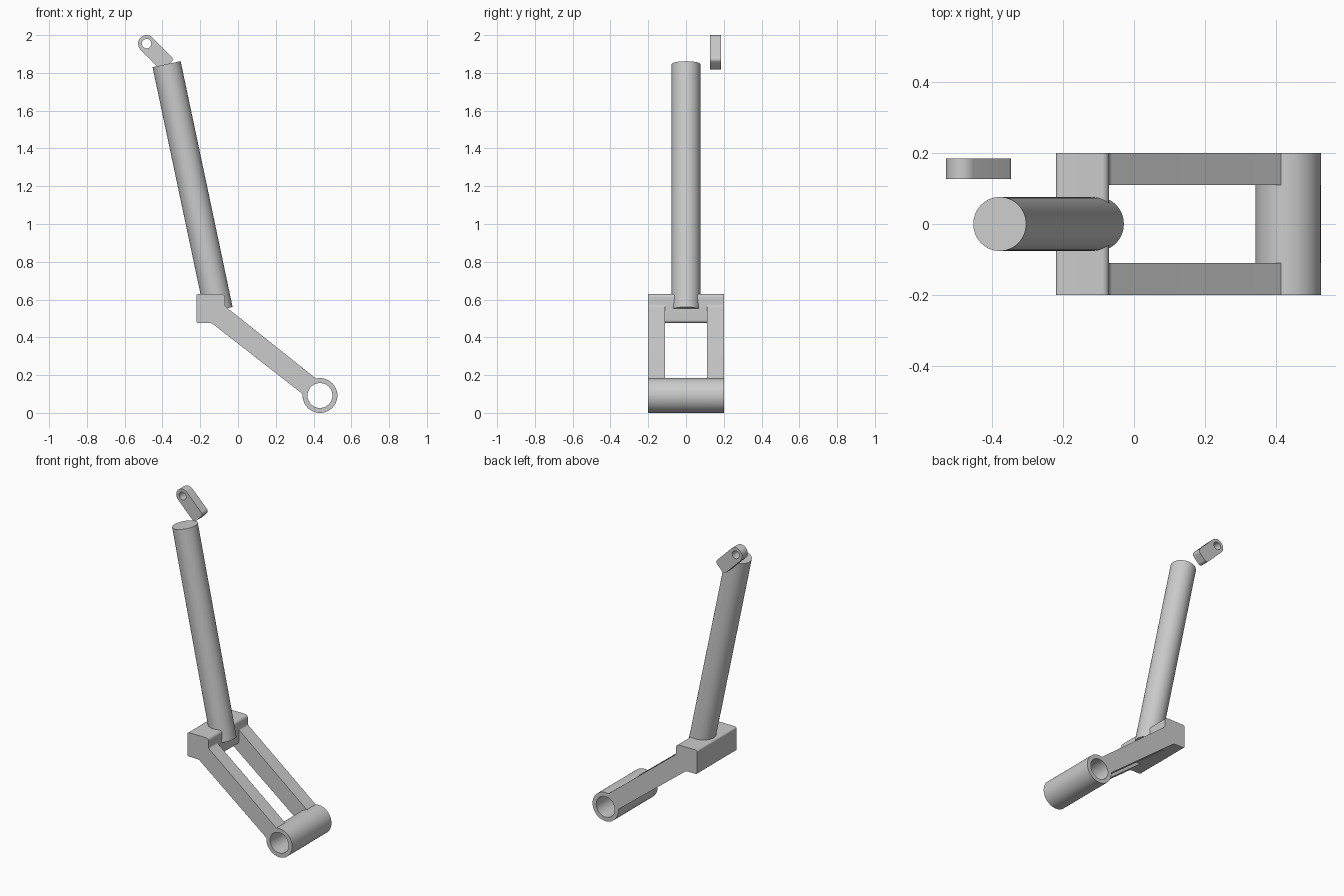
import bpy, bmesh
from math import pi, cos, sin, atan2, radians
from mathutils import Vector

cube = bpy.data.objects.get("Cube")
if cube:
    bpy.data.objects.remove(cube, do_unlink=True)

grey = bpy.data.materials.new("plain grey")
grey.use_nodes = True
COLOUR = (0.6, 0.6, 0.6, 1)
grey.diffuse_color = COLOUR
grey.node_tree.nodes["Principled BSDF"].inputs["Base Color"].default_value = COLOUR


def arc(centre, radius, start, end, steps=48):
    return [centre + radius * Vector((cos(a), sin(a)))
            for a in (start + (end - start) * i / steps for i in range(steps + 1))]


def circle(centre, radius):
    return arc(centre, radius, 0, 2 * pi)[:-1]


def rounded(prev, corner, nxt, radius, steps=8):
    """Points of a fillet that replaces one corner."""
    prev, corner, nxt = Vector(prev), Vector(corner), Vector(nxt)
    u, v = (prev - corner).normalized(), (nxt - corner).normalized()
    half = u.angle(v) / 2
    centre = corner + (u + v).normalized() * radius / sin(half)
    reach = radius * cos(half) / sin(half)
    start = (corner + u * reach - centre).normalized()
    end = (corner + v * reach - centre).normalized()
    blend = [start.lerp(end, i / steps).normalized() for i in range(steps + 1)]
    return [centre + radius * d for d in blend]


def finish(obj):
    bpy.ops.object.select_all(action='DESELECT')
    obj.select_set(True)
    bpy.context.view_layer.objects.active = obj
    if obj.type == 'CURVE':
        bpy.ops.object.convert(target='MESH')
        obj = bpy.context.object
    bm = bmesh.new()
    bm.from_mesh(obj.data)
    bmesh.ops.remove_doubles(bm, verts=bm.verts, dist=0.0001)
    bmesh.ops.recalc_face_normals(bm, faces=bm.faces)
    bm.to_mesh(obj.data)
    bm.free()
    obj.data.materials.clear()
    obj.data.materials.append(grey)
    bpy.ops.object.shade_smooth_by_angle(angle=radians(35))


def plate(name, loops, y0, y1):
    """Side outline, with holes, extruded from y0 to y1."""
    curve = bpy.data.curves.new(name, 'CURVE')
    curve.dimensions = '2D'
    curve.fill_mode = 'BOTH'
    curve.extrude = (y1 - y0) / 2
    for loop in loops:
        spline = curve.splines.new('POLY')
        spline.points.add(len(loop) - 1)
        for point, p in zip(spline.points, loop):
            point.co = (p[0], p[1], 0, 1)
        spline.use_cyclic_u = True
    obj = bpy.data.objects.new(name, curve)
    bpy.context.collection.objects.link(obj)
    obj.rotation_euler.x = pi / 2
    obj.location.y = (y0 + y1) / 2
    finish(obj)


# Shared side profile of the bracket: block, sloping arm, pivot eye
eye, eye_r = Vector((0.434, 0.092)), 0.092
bore = circle(eye, 0.066)
LEFT, RIGHT, LOW, TOP = -0.22, -0.07, 0.476, 0.63
inner, outer = 0.11, 0.2
low_left, low_bend = (LEFT, LOW), (-0.14, LOW)
low_right, top_right, top_left = (RIGHT, LOW), (RIGHT, TOP), (LEFT, TOP)
step = (RIGHT, 0.566)
arm_low, arm_top = Vector((0.343, 0.1)), Vector((0.413, 0.182))
low_angle = atan2(*(arm_low - eye).yx) - 2 * pi
top_angle = atan2(*(arm_top - eye).yx)

block_top = (rounded(step, top_right, top_left, 0.02)
             + rounded(top_right, top_left, low_left, 0.012)
             + rounded(top_left, low_left, low_bend, 0.01))
cheek = (block_top + rounded(low_left, low_bend, arm_low, 0.04)
         + arc(eye, eye_r, low_angle, top_angle)
         + rounded(arm_top, step, top_right, 0.02))
plate("front_arm", [cheek, bore], -outer, -inner)
plate("back_arm", [cheek, bore], inner, outer)

# Middle of the bracket between the arms
plate("cross_block", [block_top + rounded(low_left, low_right, top_right, 0.015)],
      -inner, inner)
plate("pivot_tube", [circle(eye, eye_r), bore], -inner, inner)

# Leaning solid rod
top, bottom = Vector((-0.378, 0, 1.846)), Vector((-0.103, 0, 0.545))
axis = top - bottom
bpy.ops.mesh.primitive_cylinder_add(vertices=64, radius=0.076, depth=axis.length,
                                    location=(top + bottom) / 2)
rod = bpy.context.object
rod.name = "rod"
rod.rotation_euler = axis.to_track_quat('Z', 'Y').to_euler()
finish(rod)

# Small loose link: round at the hole, softly squared at the far end
pin, link_r, length = Vector((-0.484, 1.955)), 0.045, 0.162
along, across = Vector((1, -1)).normalized(), Vector((1, 1)).normalized()
far = [pin + along * length + across * link_r * s for s in (-1, 1)]
near = [pin + across * link_r * s for s in (-1, 1)]
link = (arc(pin, link_r, pi / 4, pi * 5 / 4, 24)
        + rounded(near[0], far[0], far[1], 0.02)
        + rounded(far[0], far[1], near[1], 0.02))
plate("link", [link, circle(pin, 0.025)], 0.127, 0.185)
